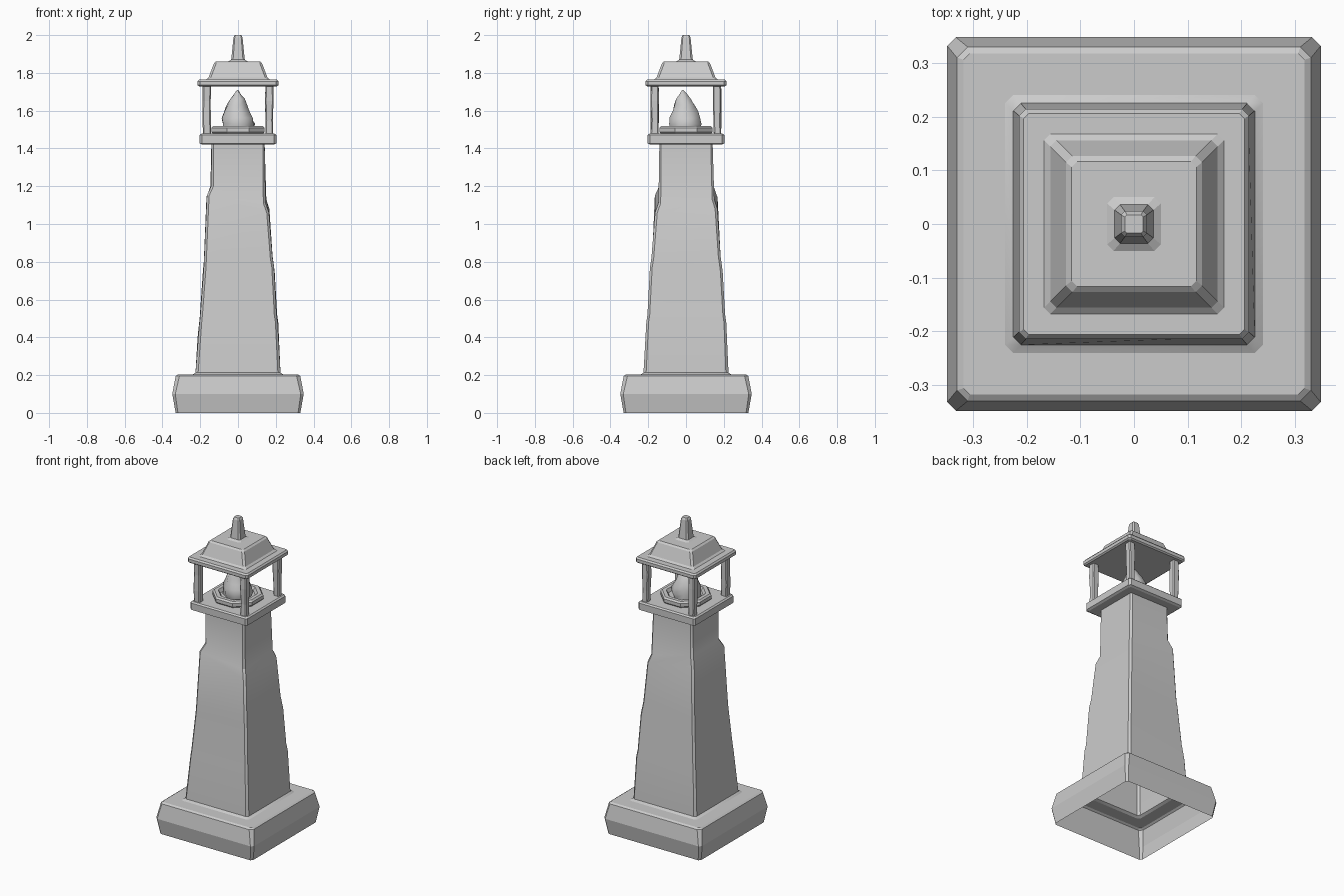
import bpy, bmesh, math, random

if "Cube" in bpy.data.objects:
    bpy.data.objects.remove(bpy.data.objects["Cube"])

random.seed(4)
CORNERS = [(1, -1), (1, 1), (-1, 1), (-1, -1)]


def corner(sx, sy, h, c, z, ox=0, oy=0):
    a = (ox + sx * (h - c), oy + sy * h, z)
    b = (ox + sx * h, oy + sy * (h - c), z)
    return [a, b] if sx * sy < 0 else [b, a]


def square(h, c, z, ox=0, oy=0):
    """Square ring with chamfered corners."""
    return [p for s in CORNERS for p in corner(*s, h, c, z, ox, oy)]


def octagon(r, z, ox=0, oy=0):
    return [(ox + r * math.cos(math.pi * (i + .5) / 4),
             oy + r * math.sin(math.pi * (i + .5) / 4), z) for i in range(8)]


def loft(name, rings, bottom=True, top=True, smooth=0):
    bm = bmesh.new()
    vs = [[bm.verts.new(p) for p in r] for r in rings]
    for lo, hi in zip(vs, vs[1:]):
        n = len(lo)
        for i in range(n):
            j = (i + 1) % n
            bm.faces.new((lo[i], lo[j], hi[j], hi[i]))
    if bottom:
        bm.faces.new(vs[0][::-1])
    if top:
        bm.faces.new(vs[-1])
    me = bpy.data.meshes.new(name)
    bm.to_mesh(me)
    bm.free()
    ob = bpy.data.objects.new(name, me)
    bpy.context.collection.objects.link(ob)
    if smooth:
        bpy.ops.object.select_all(action='DESELECT')
        ob.select_set(True)
        bpy.context.view_layer.objects.active = ob
        bpy.ops.object.shade_smooth_by_angle(angle=math.radians(smooth))
    return ob


def profile(name, pts, **kw):
    return loft(name, [square(h, c, z) for h, c, z in pts], **kw)


# Plinth: open underneath, top continues to the tower foot
profile("plinth", [(.33, .012, 0), (.348, .016, .1), (.33, .02, .195),
                   (.318, .012, .203), (.24, .015, .203)],
        bottom=False, top=False)

# Tower: weathered ledges at a different height on each corner (z, half width)
ledges = [
    [(.48, .210), (.52, .204), (.77, .191), (.82, .183), (1.06, .164), (1.11, .146)],
    [(.48, .213), (.52, .207), (.75, .194), (.83, .183), (1.08, .166), (1.13, .150)],
    [(.40, .214), (.50, .203), (.76, .185), (.80, .181), (1.14, .167), (1.20, .146)],
    [(.48, .204), (.52, .200), (.76, .182), (.80, .180), (1.15, .165), (1.20, .142)]]
rings = [square(.24, .015, .203), square(.225, .014, .213)]
for k in range(6):
    rings.append([p for s, col in zip(CORNERS, ledges)
                  for p in corner(*s, col[k][1], .012, col[k][0])])
rings.append(square(.141, .01, 1.425))
loft("tower", rings, bottom=False, top=False, smooth=25)

# Gallery floor
profile("gallery", [(.19, .01, 1.42), (.203, .012, 1.427),
                    (.203, .012, 1.47), (.194, .01, 1.478)])

# Brazier dish with recessed middle
loft("brazier", [octagon(r, z) for r, z in
                 [(.14, 1.475), (.152, 1.487), (.152, 1.508), (.142, 1.518),
                  (.118, 1.518), (.106, 1.498)]], bottom=False)

# Flame: lumpy tapering form
flame = []
for r, z, ox, oy in [(.085, 1.498, 0, 0), (.092, 1.53, 0, -.003),
                     (.086, 1.562, -.003, -.004), (.069, 1.595, -.006, -.004),
                     (.058, 1.63, -.004, -.006), (.042, 1.66, -.003, -.012),
                     (.022, 1.685, -.003, -.016), (.003, 1.71, -.002, -.018)]:
    flame.append([(x + random.uniform(-.08, .08) * r,
                   y + random.uniform(-.08, .08) * r,
                   zz + random.uniform(-.004, .004) * (z < 1.7))
                  for x, y, zz in octagon(r, z, ox, oy)])
loft("flame", flame, smooth=60)

# Lantern posts
for i, (sx, sy) in enumerate(CORNERS):
    px, py = .165 * sx, .165 * sy
    post = []
    for z in (1.475, 1.55, 1.65, 1.735):
        h = .021 + random.uniform(-.002, .002)
        post.append(square(h, .006, z, px + random.uniform(-.002, .002),
                           py + random.uniform(-.002, .002)))
    loft(f"lantern_post_{i + 1}", post)

# Roof plate, hipped roof and finial
profile("roof_plate", [(.205, .01, 1.728), (.214, .012, 1.735),
                       (.214, .012, 1.755), (.206, .01, 1.765)])
profile("hipped_roof", [(.168, .012, 1.765), (.156, .012, 1.775),
                        (.127, .012, 1.852), (.116, .01, 1.861)])
profile("finial", [(.05, .012, 1.861), (.036, .01, 1.87),
                   (.024, .007, 1.988), (.017, .004, 2.0)])
